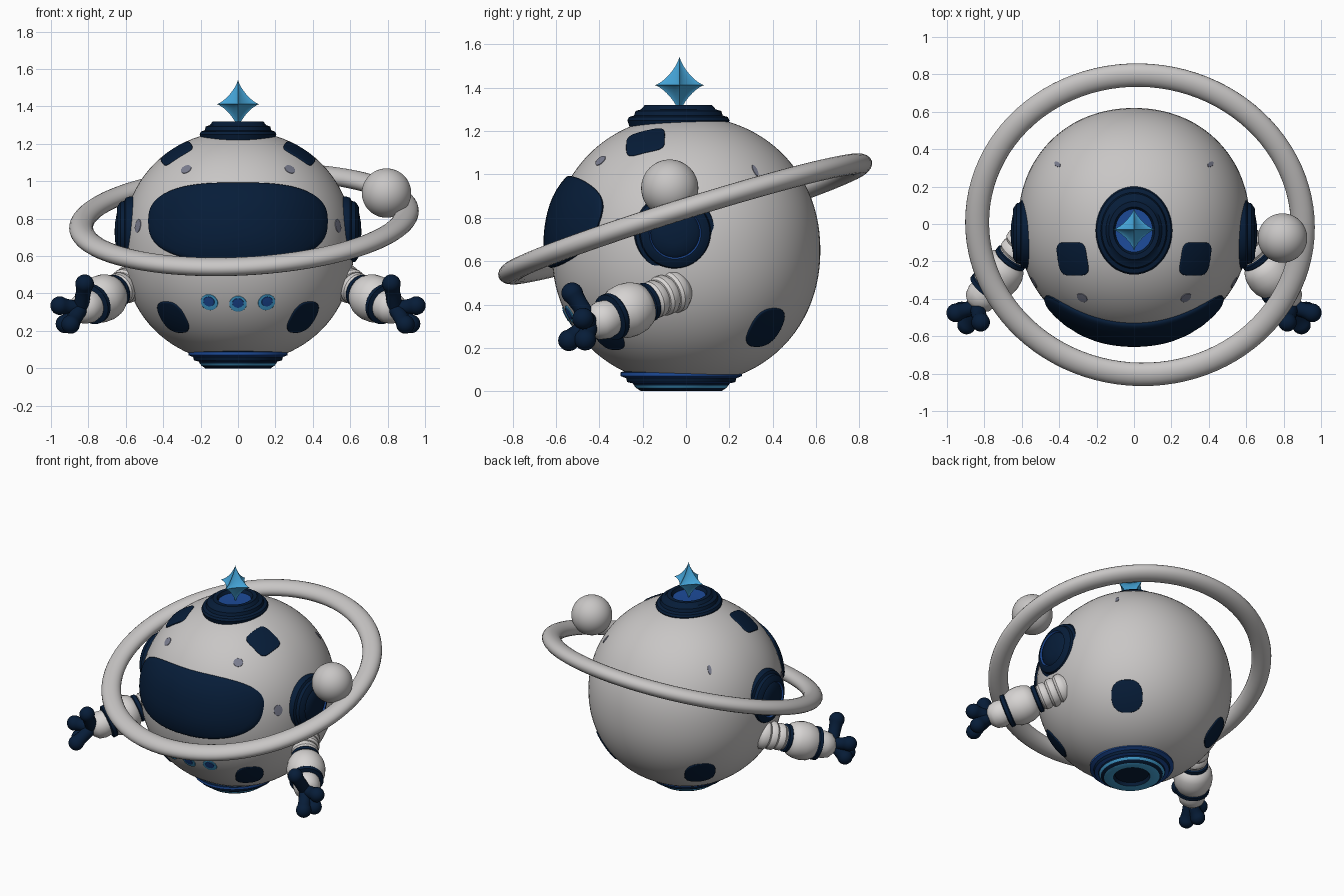
import bpy, bmesh, math
from mathutils import Vector, Matrix

old = bpy.data.objects.get("Cube")
if old:
    bpy.data.objects.remove(old)


def material(name, rgb):
    m = bpy.data.materials.new(name)
    m.use_nodes = True
    m.diffuse_color = (*rgb, 1)
    m.node_tree.nodes["Principled BSDF"].inputs["Base Color"].default_value = (*rgb, 1)
    return m


MATS = [material("shell grey", (0.58, 0.565, 0.56)), material("navy", (0.002, 0.012, 0.04)),
        material("mid blue", (0.012, 0.07, 0.32)), material("light blue", (0.06, 0.38, 0.7)),
        material("sleeve white", (0.68, 0.66, 0.65)), material("dot grey", (0.2, 0.21, 0.28))]
GREY, NAVY, BLUE, LIGHT, WHITE, DOT = range(6)
CENTRE, RADIUS, FULLNESS = Vector((0, 0, 0.65)), 0.62, 2.1


def on_body(direction, lift=0.0):
    """Point above the slightly full, ball-shaped body in a given direction."""
    d = direction.normalized()
    reach = RADIUS / sum(abs(c) ** FULLNESS for c in d) ** (1 / FULLNESS)
    return CENTRE + d * (reach + lift)


def finish(name, bm, mat=None, angle=35):
    bmesh.ops.remove_doubles(bm, verts=bm.verts, dist=0.00005)
    bmesh.ops.recalc_face_normals(bm, faces=bm.faces)
    mesh = bpy.data.meshes.new(name)
    if mat is not None:
        for f in bm.faces:
            f.material_index = 0
        mesh.materials.append(MATS[mat])
    else:
        for m in MATS:
            mesh.materials.append(m)
    bm.to_mesh(mesh)
    bm.free()
    ob = bpy.data.objects.new(name, mesh)
    bpy.context.collection.objects.link(ob)
    bpy.ops.object.select_all(action="DESELECT")
    ob.select_set(True)
    bpy.context.view_layer.objects.active = ob
    bpy.ops.object.shade_smooth_by_angle(angle=math.radians(angle))
    return ob


def skin(bm, rings, mats, closed=False):
    """Joins successive rings of points with quads, one material per band."""
    rows = [[bm.verts.new(p) for p in ring] for ring in rings]
    pairs = list(zip(rows, rows[1:] + rows[:1] if closed else rows[1:]))
    for (a, b), mat in zip(pairs, mats):
        for i in range(len(a)):
            j = (i + 1) % len(a)
            bm.faces.new((a[i], a[j], b[j], b[i])).material_index = mat


def circle(n):
    return [(math.cos(2 * math.pi * i / n), math.sin(2 * math.pi * i / n)) for i in range(n)]


def lathe(name, profile, origin, axis, stretch=1.0, n=48):
    """Profile points are (radius, height, material of the band that follows)."""
    frame = Matrix.Translation(origin) @ Vector(axis).to_track_quat("Z", "Y").to_matrix().to_4x4()
    bm = bmesh.new()
    rings = [[frame @ Vector((r * c, r * s * stretch, h)) for c, s in circle(n)]
             for r, h, _ in profile]
    skin(bm, rings, [p[2] for p in profile])
    return finish(name, bm)


def pad(name, toward, half, mat, lift=0.007, power=2.0, offset=(0, 0), n=48, up=(0, 0, 1), dome=0.0):
    """Rounded plate that hugs the body; dome raises its middle further."""
    normal = (Vector(toward) - CENTRE).normalized()
    u = Vector(up).cross(normal).normalized()
    v = normal.cross(u)
    steps = [(1, -0.02), (1, lift * 0.5), (0.985, lift * 0.85)]
    steps += [(k, lift + dome * (1 - k ** 3)) for k in (0.96, 0.9, 0.8, 0.65, 0.5, 0.35, 0.2, 0.1, 0)]
    rings = []
    for k, h in steps:
        ring = []
        for c, s in circle(n):
            a = offset[0] + k * half[0] * math.copysign(abs(c) ** (2 / power), c)
            b = offset[1] + k * half[1] * math.copysign(abs(s) ** (2 / power), s)
            ring.append(on_body(u * a + v * b + normal * math.sqrt(RADIUS ** 2 - a * a - b * b), h))
        rings.append(ring)
    bm = bmesh.new()
    skin(bm, rings, [mat] * len(rings))
    return finish(name, bm, mat, 50)


# Body and visor
body = bmesh.new()
bmesh.ops.create_uvsphere(body, u_segments=96, v_segments=48, radius=1)
for vert in body.verts:
    vert.co = on_body(vert.co)
finish("body", body, GREY)
pad("visor", CENTRE + Vector((0, -1, 0)), (0.465, 0.207), NAVY, 0.016, 2.6, (0, 0.127), 96, dome=0.024)

# Stepped mount on the crown
lathe("crown_mount", [(0.19, 1.2, NAVY), (0.205, 1.25, NAVY), (0.198, 1.265, NAVY),
                      (0.178, 1.272, NAVY), (0.172, 1.293, NAVY), (0.15, 1.3, NAVY),
                      (0.135, 1.32, NAVY), (0.11, 1.32, NAVY), (0.1, 1.298, BLUE),
                      (0, 1.292, BLUE)], (0, -0.035, 0), (0, 0, 1), 1.15)

# Six-pointed star with hollow curved sides
star = bmesh.new()
bmesh.ops.create_uvsphere(star, u_segments=32, v_segments=24, radius=1)
for vert in star.verts:
    vert.co = Vector([math.copysign(abs(x) ** 2.7, x) * s + o for x, s, o in
                      zip(vert.co, (0.114, 0.114, 0.133), (0, -0.03, 1.412))])
finish("star", star, LIGHT, 30)

# Thruster under the body
lathe("thruster", [(0.2, 0.11, NAVY), (0.264, 0.087, BLUE), (0.264, 0.07, BLUE),
                   (0.24, 0.06, NAVY), (0.235, 0.042, BLUE), (0.21, 0.036, NAVY),
                   (0.205, 0.026, LIGHT), (0.195, 0.014, NAVY), (0.175, 0, LIGHT),
                   (0.115, 0, NAVY), (0.105, 0.02, NAVY), (0, 0.02, NAVY)],
      (0, -0.022, 0), (0, 0, 1), 1.06)

# Chest lights
for i, x in enumerate((-0.152, 0, 0.152)):
    spot = Vector((x, -0.53, 0.355))
    pad(f"light_rim_{i + 1}", spot, (0.046, 0.046), LIGHT, 0.004, n=24)
    pad(f"light_lens_{i + 1}", spot, (0.03, 0.028), BLUE, 0.007, offset=(0, 0.007), n=24)

# Paired parts
for side, s in (("left", 1), ("right", -1)):
    pad(f"{side}_upper_patch", (s * 0.335, -0.19, 1.16), (0.09, 0.09), NAVY, power=4.5, up=(0, 1, 0))
    pad(f"{side}_front_patch", (s * 0.34, -0.36, 0.28), (0.088, 0.1), NAVY, power=2.6)
    pad(f"{side}_rear_patch", (s * 0.36, 0.36, 0.3), (0.098, 0.104), NAVY, power=2.5)
    pad(f"{side}_brow_dot", (s * 0.285, -0.405, 1.075), (0.03, 0.028), DOT, 0.003, n=24)
    pad(f"{side}_cheek_dot", (s * 0.53, -0.31, 0.76), (0.03, 0.036), DOT, 0.003, n=24)
    pad(f"{side}_rear_dot", (s * 0.41, 0.32, 1.02), (0.012, 0.03), DOT, 0.003, n=24)

    # Ear disc
    lathe(f"{side}_ear", [(0.18, 0.48, NAVY), (0.19, 0.575, NAVY), (0.182, 0.6, NAVY),
                          (0.165, 0.608, NAVY), (0.16, 0.628, NAVY), (0.135, 0.645, NAVY),
                          (0.12, 0.648, BLUE), (0.113, 0.636, NAVY), (0.1, 0.648, NAVY),
                          (0.05, 0.657, NAVY), (0, 0.66, NAVY)], (0, -0.05, 0.73), (s, 0, 0))

    # Arm: ribbed shoulder, cuff band, forearm, wrist band, palm
    start, end = Vector((s * 0.55, -0.04, 0.468)), Vector((s * 0.86, -0.45, 0.3))
    profile = [(0, -0.04, WHITE), (0.07, -0.035, WHITE)]
    for k in range(3):
        h, r = k * 0.058 - 0.005, 0.1 - k * 0.006
        profile += [(r - 0.01, h, WHITE), (r, h + 0.015, WHITE),
                    (r, h + 0.042, WHITE), (r - 0.01, h + 0.056, WHITE)]
    profile += [(0.08, 0.172, NAVY), (0.092, 0.178, NAVY), (0.092, 0.2, NAVY),
                (0.085, 0.205, WHITE), (0.105, 0.22, WHITE), (0.12, 0.255, WHITE),
                (0.126, 0.3, WHITE), (0.122, 0.345, WHITE), (0.105, 0.38, NAVY),
                (0.11, 0.387, NAVY), (0.11, 0.41, NAVY), (0.085, 0.416, WHITE),
                (0.09, 0.45, WHITE), (0.08, 0.495, WHITE), (0.05, 0.525, WHITE), (0, 0.535, WHITE)]
    lathe(f"{side}_arm", profile, start, end - start, n=32)

    # Fingers: tapered rods with round tips
    for name, tip in (("thumb", (0.82, -0.525, 0.452)), ("index", (0.953, -0.475, 0.335)),
                      ("middle", (0.895, -0.54, 0.235)), ("little", (0.925, -0.465, 0.238))):
        base, tip = Vector((s * 0.84, -0.44, 0.32)), Vector((s * tip[0], *tip[1:]))
        length = (tip - base).length
        rod = [(0, 0, NAVY), (0.04, 0.01, NAVY), (0.04, length * 0.6, NAVY)]
        for k in range(-2, 7):
            a = k * math.pi / 12
            rod.append((0.05 * math.cos(a), length + 0.05 * math.sin(a), NAVY))
        lathe(f"{side}_{name}", rod, base, tip - base, n=20)

# Tilted orbit ring with its small moon
tilt = Matrix.Translation((0.032, -0.004, 0.795)) @ Matrix.Rotation(math.radians(17.3), 4, "X") \
    @ Matrix.Rotation(math.radians(-3), 4, "Y")
ring = bmesh.new()
loops = [[tilt @ Vector(((0.872 + 0.064 * a) * c, (0.838 + 0.064 * a) * d, 0.048 * b))
          for a, b in circle(20)] for c, d in circle(96)]
skin(ring, loops, [GREY] * len(loops), closed=True)
finish("orbit_ring", ring, GREY)
moon = bmesh.new()
bmesh.ops.create_uvsphere(moon, u_segments=48, v_segments=24, radius=0.132)
bmesh.ops.translate(moon, verts=moon.verts, vec=(0.794, -0.075, 0.937))
finish("moon", moon, GREY)
